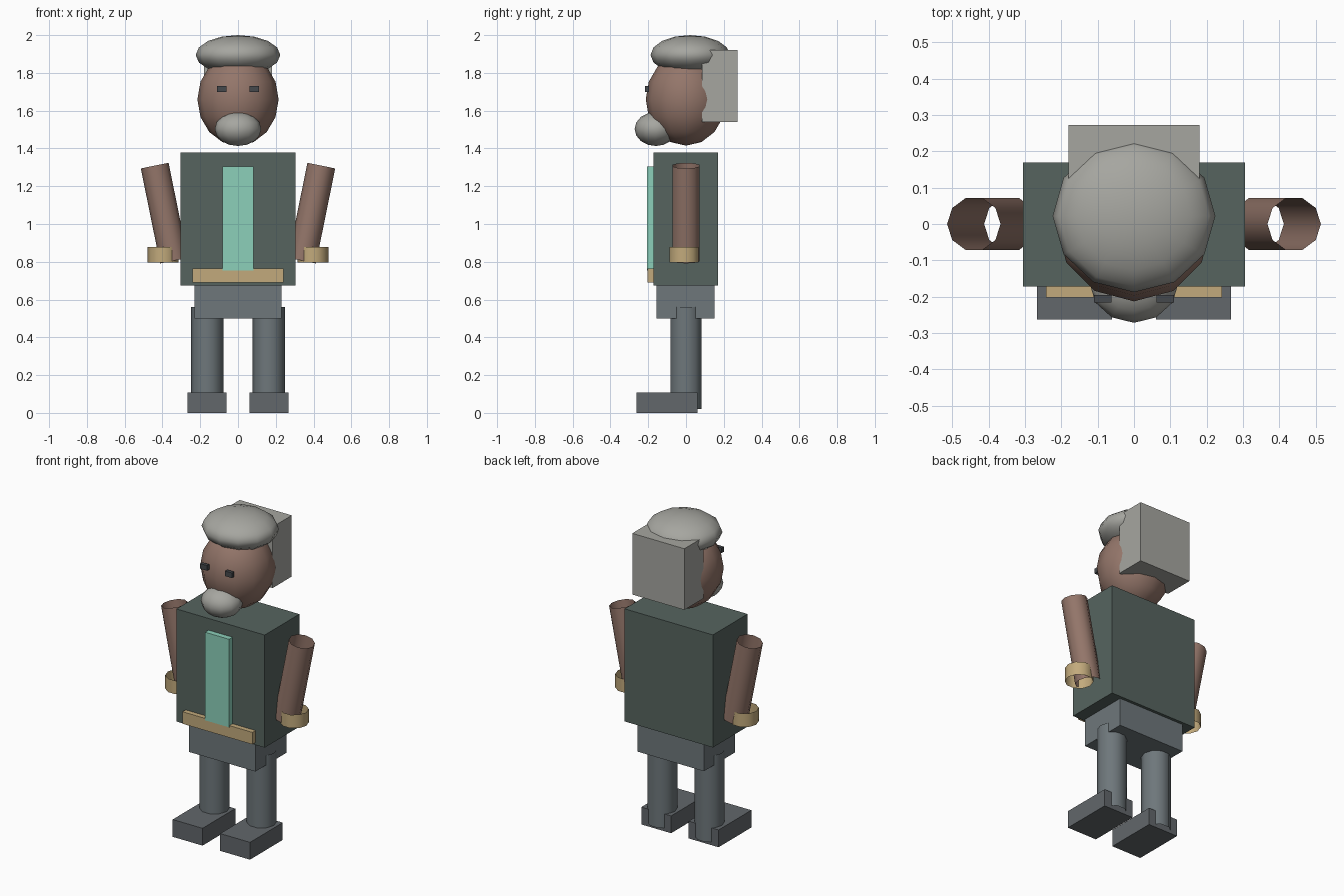
import bpy, math

if "Cube" in bpy.data.objects:
    bpy.data.objects.remove(bpy.data.objects["Cube"])


def lin(c):
    return c / 12.92 if c <= 0.04045 else ((c + 0.055) / 1.055) ** 2.4


def material(name, hexa):
    m = bpy.data.materials.new(name)
    rgb = [lin(int(hexa[i:i + 2], 16) / 255) for i in (0, 2, 4)]
    m.diffuse_color = (*rgb, 1)
    m.use_nodes = True
    m.node_tree.nodes["Principled BSDF"].inputs["Base Color"].default_value = m.diffuse_color
    return m


SKIN = material("skin", "94766A")
COAT = material("coat", "56645F")
TRIM = material("trim", "C2AA7C")
PANEL = material("panel", "8CD0BA")
TROUSER = material("trouser", "6E777B")
SHOE = material("shoe", "62676B")
HAIR = material("hair", "A6A6A0")
DARK = material("dark", "45484C")


def finish(name, mat, smooth=False):
    o = bpy.context.object
    o.name = name
    o.data.materials.append(mat)
    if smooth:
        bpy.ops.object.shade_smooth()
    return o


def box(name, x, y, z, mat):
    """Box from (min, max) pairs on each axis."""
    bpy.ops.mesh.primitive_cube_add(size=1, location=[sum(p) / 2 for p in (x, y, z)])
    bpy.context.object.scale = [p[1] - p[0] for p in (x, y, z)]
    return finish(name, mat)


def ball(name, loc, radii, mat):
    bpy.ops.mesh.primitive_uv_sphere_add(segments=12, ring_count=8, radius=1, location=loc)
    bpy.context.object.scale = radii
    return finish(name, mat, True)


def tube(name, loc, r, length, mat, tilt=0):
    """Open ten-sided tube with corners on the x axis."""
    bpy.ops.mesh.primitive_cylinder_add(vertices=10, radius=r, depth=length,
                                        end_fill_type='NOTHING', location=loc)
    o = bpy.context.object
    o.rotation_mode = 'XYZ'
    o.rotation_euler = (0, tilt, math.pi / 2)
    return finish(name, mat, True)


# Body
box("torso", (-0.305, 0.305), (-0.172, 0.17), (0.675, 1.378), COAT)
box("pelvis", (-0.23, 0.23), (-0.157, 0.152), (0.5, 0.73), TROUSER)
box("shirt_panel", (-0.083, 0.083), (-0.206, -0.165), (0.755, 1.305), PANEL)
box("belt", (-0.242, 0.242), (-0.203, -0.165), (0.69, 0.765), TRIM)

# Head, hair and beard
ball("head", (0, 0, 1.66), (0.215, 0.213, 0.245), SKIN)
ball("hair_top", (0, 0.022, 1.895), (0.224, 0.21, 0.105), HAIR)
ball("beard", (0, -0.16, 1.503), (0.123, 0.112, 0.09), HAIR)
box("back_hair", (-0.18, 0.18), (0.085, 0.273), (1.54, 1.922), HAIR)

# Paired parts
for side, s in (("left", 1), ("right", -1)):
    box(side + "_eye", sorted((s * 0.062, s * 0.11)), (-0.216, -0.195), (1.698, 1.73), DARK)
    tube(side + "_leg", (s * 0.163, 0, 0.29), 0.085, 0.54, TROUSER)
    box(side + "_shoe", sorted((s * 0.061, s * 0.267)), (-0.263, 0.06), (0, 0.108), SHOE)

    # Arm leans outward at the top
    a = 0.2
    half = 0.2565
    cx, cz = 0.441 - half * math.sin(a), 1.309 - half * math.cos(a)
    arm = tube(side + "_arm", (s * cx, 0, cz), 0.075, 2 * half, SKIN)
    arm.rotation_euler = (-s * 0, 0, 0)
    arm.rotation_mode = 'ZXY'
    arm.rotation_euler = (0, s * a, math.pi / 2)
    tube(side + "_cuff", (s * 0.397, -0.01, 0.837), 0.081, 0.084, TRIM)
